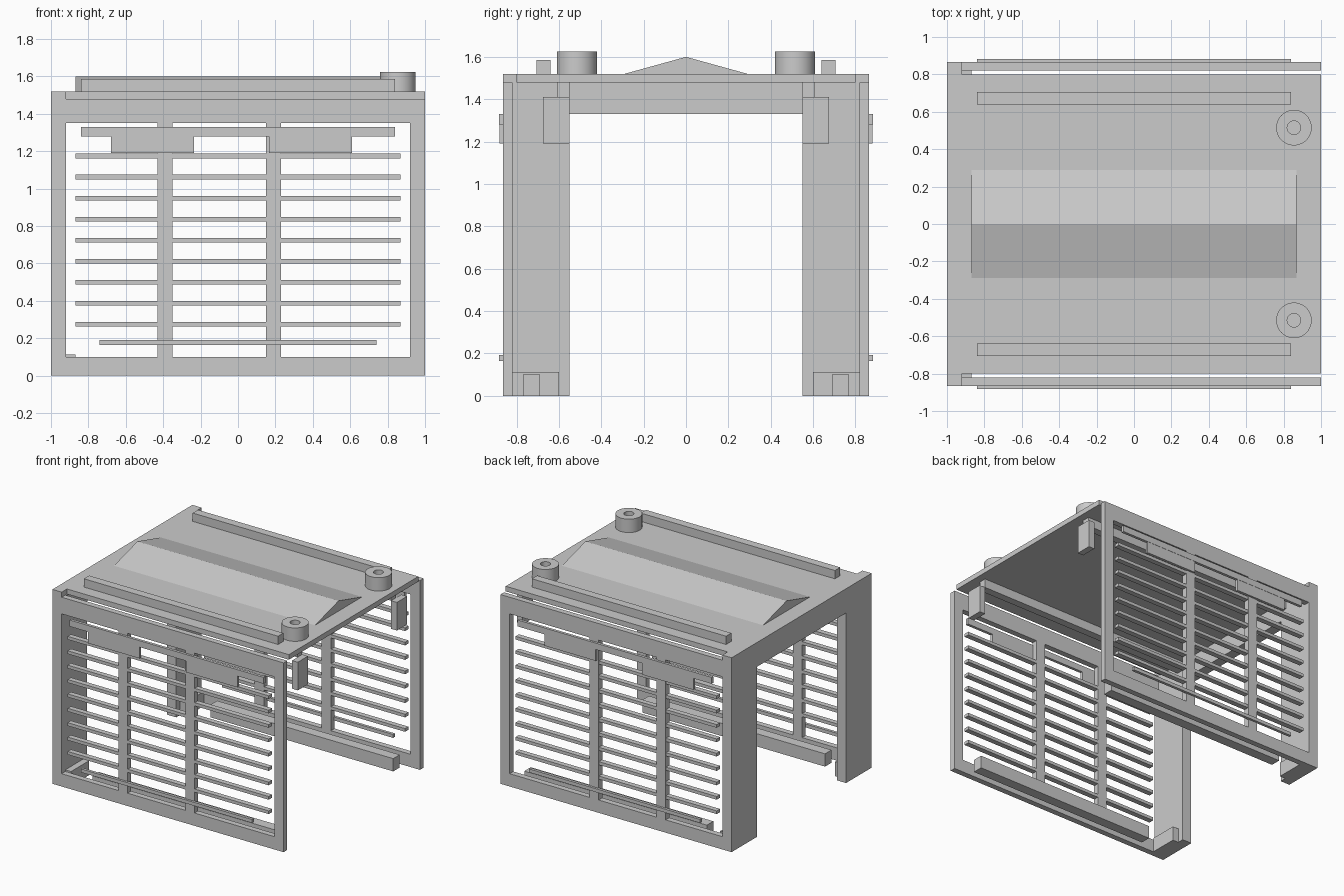
import bpy, bmesh, math

cube = bpy.data.objects.get("Cube")
if cube:
    bpy.data.objects.remove(cube, do_unlink=True)

grey = bpy.data.materials.new("plain_grey")
grey.use_nodes = True
grey.diffuse_color = (0.6, 0.6, 0.6, 1)
grey.node_tree.nodes["Principled BSDF"].inputs["Base Color"].default_value = (0.6, 0.6, 0.6, 1)


def finish(name, bm):
    bmesh.ops.recalc_face_normals(bm, faces=bm.faces)
    mesh = bpy.data.meshes.new(name)
    bm.to_mesh(mesh)
    bm.free()
    mesh.materials.append(grey)
    obj = bpy.data.objects.new(name, mesh)
    bpy.context.collection.objects.link(obj)
    return obj


def box(name, x, y, z):
    bm = bmesh.new()
    bmesh.ops.create_cube(bm, size=1)
    for v in bm.verts:
        for i, (lo, hi) in enumerate((x, y, z)):
            v.co[i] = hi if v.co[i] > 0 else lo
    return finish(name, bm)


def prism(name, points, place, depth):
    """Extrude a flat outline; place turns outline points into 3D."""
    bm = bmesh.new()
    face = bm.faces.new([bm.verts.new(place(p)) for p in points])
    out = bmesh.ops.extrude_face_region(bm, geom=[face])
    bmesh.ops.translate(bm, vec=depth, verts=[g for g in out["geom"] if isinstance(g, bmesh.types.BMVert)])
    return finish(name, bm)


def tube(name, x, y, z, outer, inner, sides=40):
    """Hollow stub lathed from a closed rectangular section."""
    bm = bmesh.new()
    section = [(outer, z[0]), (outer, z[1]), (inner, z[1]), (inner, z[0])]
    rings = []
    for k in range(sides):
        a = math.tau * k / sides
        rings.append([bm.verts.new((x + r * math.cos(a), y + r * math.sin(a), h)) for r, h in section])
    for k in range(sides):
        a, b = rings[k], rings[(k + 1) % sides]
        for i in range(4):
            j = (i + 1) % 4
            bm.faces.new((a[i], b[i], b[j], a[j]))
    obj = finish(name, bm)
    bpy.ops.object.select_all(action="DESELECT")
    bpy.context.view_layer.objects.active = obj
    obj.select_set(True)
    bpy.ops.object.shade_smooth_by_angle()


# End portal: two legs joined by a lintel
portal = [(-0.865, 0), (-0.55, 0), (-0.55, 1.33), (0.55, 1.33),
          (0.55, 0), (0.865, 0), (0.865, 1.52), (-0.865, 1.52)]
prism("end_portal", portal, lambda p: (-1, p[0], p[1]), (0.08, 0, 0))

# Roof deck with a low ridge
box("roof_deck", (-0.92, 1), (-0.8, 0.8), (1.48, 1.52))
prism("roof_ridge", [(-0.29, 1.52), (0.29, 1.52), (0, 1.6)],
      lambda p: (-0.87, p[0], p[1]), (1.74, 0, 0))

for side, s in (("front", -1), ("back", 1)):
    def part(name, x, y, z):
        box(f"{side}_{name}", x, sorted((s * y[0], s * y[1])), z)

    # Side wall frame
    wall = (0.82, 0.865)
    part("bottom_frame", (-0.92, 1), wall, (0, 0.1))
    part("top_frame", (-0.92, 1), wall, (1.35, 1.48))
    part("end_stile", (0.92, 1), wall, (0.1, 1.35))
    for i, x in enumerate((-0.43, 0.15)):
        part(f"mullion_{i + 1}", (x, x + 0.08), wall, (0.1, 1.35))

    # Louvre slats
    for i in range(9):
        z = 0.262 + i * 0.1125
        part(f"slat_{i + 1}", (-0.87, 0.87), (0.822, 0.863), (z, z + 0.025))

    # Outer trim rails and hanging plates
    part("lower_trim", (-0.74, 0.74), (0.86, 0.882), (0.165, 0.192))
    part("upper_trim", (-0.84, 0.84), (0.86, 0.882), (1.28, 1.33))
    for i, x in enumerate((-0.68, 0.165)):
        part(f"hanging_plate_{i + 1}", (x, x + 0.445), (0.86, 0.88), (1.19, 1.285))

    # Inner rails, corner bracket and drop block
    part("floor_rail", (-0.72, 0.86), (0.69, 0.77), (0, 0.1))
    part("corner_bracket", (-0.92, -0.87), (0.6, 0.82), (0, 0.113))
    part("ceiling_rail", (-0.92, 0.94), (0.55, 0.61), (1.41, 1.48))
    part("drop_block", (0.94, 0.99), (0.55, 0.675), (1.19, 1.41))

    # Roof rail and hollow stub
    part("roof_rail", (-0.84, 0.84), (0.64, 0.705), (1.52, 1.585))
    tube(f"{side}_roof_stub", 0.855, s * 0.515, (1.52, 1.625), 0.095, 0.036)
